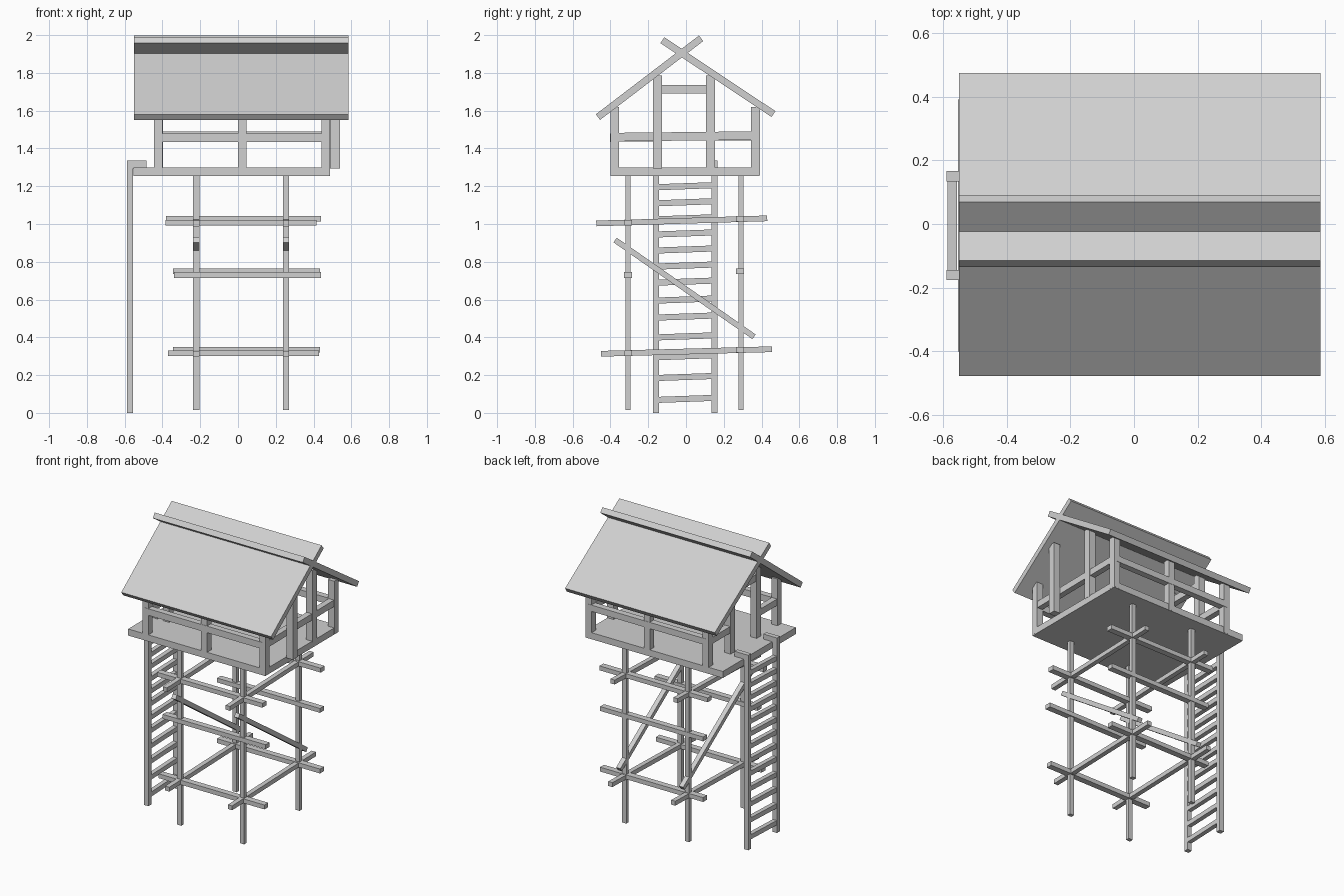
import bpy
from mathutils import Vector, Matrix

if "Cube" in bpy.data.objects:
    bpy.data.objects.remove(bpy.data.objects["Cube"])

GREY = (0.63, 0.63, 0.63, 1)
wood = bpy.data.materials.new("plain_grey")
wood.use_nodes = True
wood.diffuse_color = GREY
wood.node_tree.nodes["Principled BSDF"].inputs["Base Color"].default_value = GREY


def box(name, x, y, z):
    """Axis-aligned box from (low, high) ranges."""
    lo, hi = Vector((x[0], y[0], z[0])), Vector((x[1], y[1], z[1]))
    bpy.ops.mesh.primitive_cube_add(size=1)
    ob = bpy.context.object
    ob.name = name
    ob.data.transform(Matrix.Translation((lo + hi) / 2) @ Matrix.Diagonal((*(hi - lo), 1)))
    ob.data.materials.append(wood)
    return ob


def beam(name, a, b, width, depth):
    """Square-cut bar from a to b; width is sideways, depth is vertical."""
    a, b = Vector(a), Vector(b)
    along = (b - a).normalized()
    side = Vector((0, 0, 1)).cross(along).normalized()
    up = along.cross(side)
    ob = box(name, (-0.5, 0.5), (-0.5, 0.5), (-0.5, 0.5))
    turn = Matrix((along, side, up)).transposed().to_4x4()
    ob.data.transform(Matrix.Translation((a + b) / 2) @ turn
                      @ Matrix.Diagonal(((b - a).length, width, depth, 1)))
    return ob


# Legs of the tower
LEG_X = (-0.221, 0.255)
FRONT, BACK = -0.308, 0.292
for x in LEG_X:
    for y in (FRONT, BACK):
        box("leg", (x - 0.016, x + 0.016), (y - 0.013, y + 0.013), (0.015, 1.26))

# Cross beams running side to side, in front and back pairs
for z, front, back in ((0.315, (-0.37, 0.43), (-0.345, 0.435)),
                       (0.73, (-0.34, 0.44), (-0.345, 0.435)),
                       (1.007, (-0.385, 0.415), (-0.38, 0.44))):
    beam("front_cross_beam", (front[0], FRONT, z), (front[1], FRONT, z), 0.042, 0.03)
    beam("back_cross_beam", (back[0], BACK - 0.005, z + 0.02),
         (back[1], BACK - 0.005, z + 0.02), 0.042, 0.03)

# Beams running front to back, and diagonal braces
for x in LEG_X:
    beam("low_side_beam", (x, -0.45, 0.313), (x, 0.455, 0.337), 0.032, 0.03)
    beam("high_side_beam", (x, -0.475, 1.003), (x, 0.43, 1.03), 0.032, 0.03)
    beam("diagonal_brace", (x, -0.375, 0.915), (x, 0.36, 0.403), 0.032, 0.03)

# Platform
box("platform", (-0.552, 0.487), (-0.4, 0.39), (1.255, 1.3))

# Ladder
for y in (-0.16, 0.15):
    box("ladder_rail", (-0.588, -0.555), (y - 0.016, y + 0.016), (0, 1.335))
    box("ladder_hook", (-0.555, -0.485), (y - 0.016, y + 0.016), (1.295, 1.335))
for z in (0.074, 0.19, 0.3, 0.405, 0.51, 0.6, 0.695, 0.78, 0.865, 0.95, 1.03, 1.115, 1.2):
    beam("ladder_rung", (-0.571, -0.145, z - 0.005), (-0.571, 0.135, z + 0.005), 0.03, 0.032)

# Wall posts on the long sides
for x in (-0.422, 0.023, 0.465):
    for y in (-0.377, 0.368):
        box("wall_post", (x - 0.023, x + 0.023), (y - 0.023, y + 0.023), (1.26, 1.62))

# Tall gable posts, one standing outside the wall line
for x, y in ((-0.422, -0.152), (-0.422, 0.13), (0.515, -0.152), (0.465, 0.13)):
    box("gable_post", (x - 0.024, x + 0.024), (y - 0.024, y + 0.024), (1.295, 1.785))

# Railings around the hut, with a doorway by the ladder
box("front_railing", (-0.43, 0.47), (-0.402, -0.36), (1.435, 1.48))
box("back_railing", (-0.43, 0.47), (0.35, 0.393), (1.447, 1.49))
beam("end_railing", (0.465, -0.38, 1.46), (0.465, 0.37, 1.468), 0.04, 0.045)
box("door_railing", (-0.442, -0.402), (-0.37, -0.15), (1.438, 1.483))
box("door_railing", (-0.442, -0.402), (0.13, 0.36), (1.443, 1.488))
box("door_lintel", (-0.442, -0.402), (-0.14, 0.12), (1.69, 1.737))


# Roof slabs crossing at the ridge
def roof(name, eave, crest, thick=0.037):
    (y0, z0), (y1, z1) = eave, crest
    ob = box(name, (-0.55, 0.585), (-0.5, 0.5), (-0.5, 0.5))
    run = Vector((0, y1 - y0, z1 - z0))
    along = run.normalized()
    across = Vector((1, 0, 0))
    turn = Matrix((across, along, across.cross(along))).transposed().to_4x4()
    ob.data.transform(Matrix.Translation((0, (y0 + y1) / 2, (z0 + z1) / 2)) @ turn
                      @ Matrix.Diagonal((1, run.length, thick, 1)))
    if along.y < 0:
        ob.data.update()


roof("front_roof", (-0.466, 1.566), (0.08, 1.983))
roof("back_roof", (0.463, 1.582), (-0.125, 1.973))
